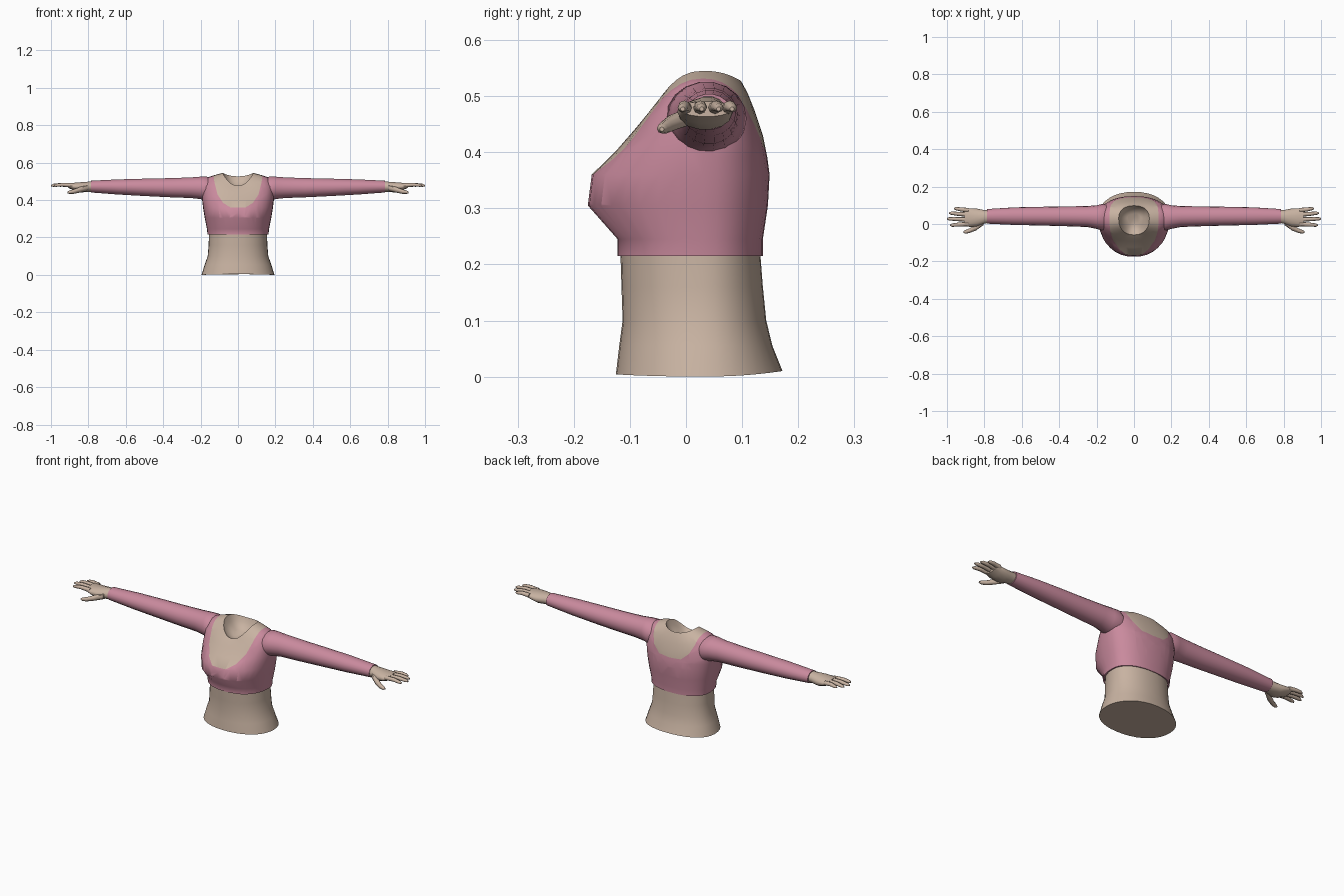
import bpy, bmesh, math
from mathutils import Vector

if "Cube" in bpy.data.objects:
    bpy.data.objects.remove(bpy.data.objects["Cube"])


def material(name, rgb):
    m = bpy.data.materials.new(name)
    m.diffuse_color = (*rgb, 1)
    m.use_nodes = True
    m.node_tree.nodes["Principled BSDF"].inputs["Base Color"].default_value = m.diffuse_color
    return m


SKIN = material("warm beige skin", (0.58, 0.45, 0.36))
PINK = material("dusty pink cloth", (0.59, 0.255, 0.34))
YC = 0.03  # depth of the widest line of the torso


def finish(bm, name, mats, angle=50):
    bmesh.ops.recalc_face_normals(bm, faces=bm.faces[:])
    me = bpy.data.meshes.new(name)
    bm.to_mesh(me)
    bm.free()
    for m in mats:
        me.materials.append(m)
    ob = bpy.data.objects.new(name, me)
    bpy.context.collection.objects.link(ob)
    bpy.ops.object.select_all(action='DESELECT')
    ob.select_set(True)
    bpy.context.view_layer.objects.active = ob
    bpy.ops.object.shade_smooth_by_angle(angle=math.radians(angle))
    return ob


def loft(bm, rings, cap_start=True, cap_end=True):
    loops = [[bm.verts.new(p) for p in r] for r in rings]
    n = len(loops[0])
    for a, b in zip(loops, loops[1:]):
        for i in range(n):
            j = (i + 1) % n
            bm.faces.new((a[i], a[j], b[j], b[i]))
    if cap_start:
        bm.faces.new(loops[0][::-1])
    if cap_end:
        bm.faces.new(loops[-1])


def torso_ring(hw, yf, yb, zf, zs=None, zb=None, n=36, p=2.3):
    """Rounded section; front, side and back may sit at different heights."""
    zs = zf if zs is None else zs
    zb = zf if zb is None else zb
    pts = []
    for i in range(n):
        a = 2 * math.pi * i / n
        c, s = math.cos(a), math.sin(a)
        if abs(s) < 1e-6:
            s = 0.0
        x = math.copysign(abs(c) ** (2 / p), c) * hw
        t = math.copysign(abs(s) ** (2 / p), s)
        y = YC + t * ((yb - YC) if s > 0 else (YC - yf))
        z = zs + ((zb if s > 0 else zf) - zs) * s * s
        pts.append((x, y, z))
    return pts


def limb(bm, sections, side, n=14):
    """Tube along x from (x, y, z, y radius, z radius) sections."""
    loft(bm, [[(side * x, y + ry * math.cos(2 * math.pi * i / n),
                z + rz * math.sin(2 * math.pi * i / n)) for i in range(n)]
              for x, y, z, ry, rz in sections])


# bare waist and hips
bm = bmesh.new()
loft(bm, [torso_ring(*r, p=2.15) for r in (
    (0.195, -0.125, 0.172, 0.004, 0.0, 0.01),
    (0.178, -0.119, 0.154, 0.055),
    (0.162, -0.113, 0.143, 0.10),
    (0.157, -0.115, 0.137, 0.16),
    (0.155, -0.117, 0.132, 0.225))], cap_end=False)
finish(bm, "waist", [SKIN])

# cropped top, chest and sunken neck opening
bm = bmesh.new()
loft(bm, [torso_ring(*r) for r in (
    (0.154, -0.116, 0.131, 0.216),
    (0.163, -0.122, 0.137, 0.215),
    (0.166, -0.122, 0.137, 0.245),
    (0.178, -0.175, 0.146, 0.305),
    (0.187, -0.168, 0.149, 0.36),
    (0.194, -0.125, 0.145, 0.402, 0.42, 0.39),
    (0.188, -0.092, 0.137, 0.440, 0.487, 0.430),
    (0.160, -0.075, 0.122, 0.460, 0.522, 0.475),
    (0.120, -0.067, 0.110, 0.468, 0.535, 0.505),
    (0.082, -0.058, 0.098, 0.477, 0.545, 0.527),
    (0.070, -0.042, 0.088, 0.462, 0.515, 0.500),
    (0.035, -0.010, 0.060, 0.455, 0.475, 0.470))], cap_start=False)

# cut the scooped necklines and give the inside the skin colour
necklines = {
    -1: [(0, .36), (.04, .36), (.08, .385), (.11, .43), (.125, .49), (.131, .53)],
    1: [(0, .405), (.065, .41), (.105, .445), (.124, .49), (.131, .53)]}
for f in bm.faces:
    f.material_index = 1
for facing, pts in necklines.items():
    def region():
        return [f for f in bm.faces if f.calc_center_median().z > 0.3
                and (f.calc_center_median().y > YC) == (facing > 0)
                and len(f.verts) < 30]
    planes = []
    for (x0, z0), (x1, z1) in zip(pts, pts[1:]):
        for sx in (1, -1):
            planes.append((Vector((sx * x0, 0, z0)),
                           Vector((-sx * (z1 - z0), 0, x1 - x0)).normalized()))
    for co, no in planes:
        fs = region()
        geom = set(fs)
        for f in fs:
            geom.update(f.edges)
            geom.update(f.verts)
        bmesh.ops.bisect_plane(bm, geom=list(geom), dist=1e-5,
                               plane_co=co, plane_no=no)
    for f in region():
        c = f.calc_center_median()
        if all((c - co).dot(no) > 0 for co, no in planes):
            f.material_index = 0
for f in bm.faces:
    if len(f.verts) >= 30:
        f.material_index = 0
finish(bm, "cropped_top", [SKIN, PINK])

for side, label in ((1, "left"), (-1, "right")):
    # sleeve
    bm = bmesh.new()
    limb(bm, [(.13, .04, .455, .055, .048),
              (.165, .036, .460, .072, .066),
              (.20, .037, .465, .063, .061),
              (.25, .040, .466, .056, .056),
              (.36, .041, .466, .053, .052),
              (.50, .042, .468, .050, .047),
              (.64, .042, .470, .047, .041),
              (.785, .041, .472, .039, .032)], side, 18)
    finish(bm, label + "_sleeve", [PINK])

    # hand: palm, four fingers and thumb
    bm = bmesh.new()
    limb(bm, [(.775, .040, .472, .034, .028),
              (.80, .038, .471, .036, .028),
              (.84, .034, .468, .048, .028),
              (.875, .034, .472, .050, .021),
              (.905, .036, .477, .046, .014)], side)
    for y0, y1, tip in ((.074, .082, .962), (.050, .058, .988),
                        (.024, .028, 1.0), (.000, -.006, .984)):
        mid = (tip + .89) / 2
        limb(bm, [(.885, y0, .478, .012, .012),
                  (mid, (y0 + y1) / 2, .482, .011, .010),
                  (tip - .012, y1, .479, .009, .008),
                  (tip, y1, .477, .004, .004)], side, 8)
    limb(bm, [(.805, .010, .465, .016, .016),
              (.845, -.018, .455, .017, .015),
              (.880, -.036, .445, .012, .012),
              (.902, -.042, .442, .010, .009),
              (.912, -.043, .441, .004, .004)], side, 8)
    finish(bm, label + "_hand", [SKIN])
